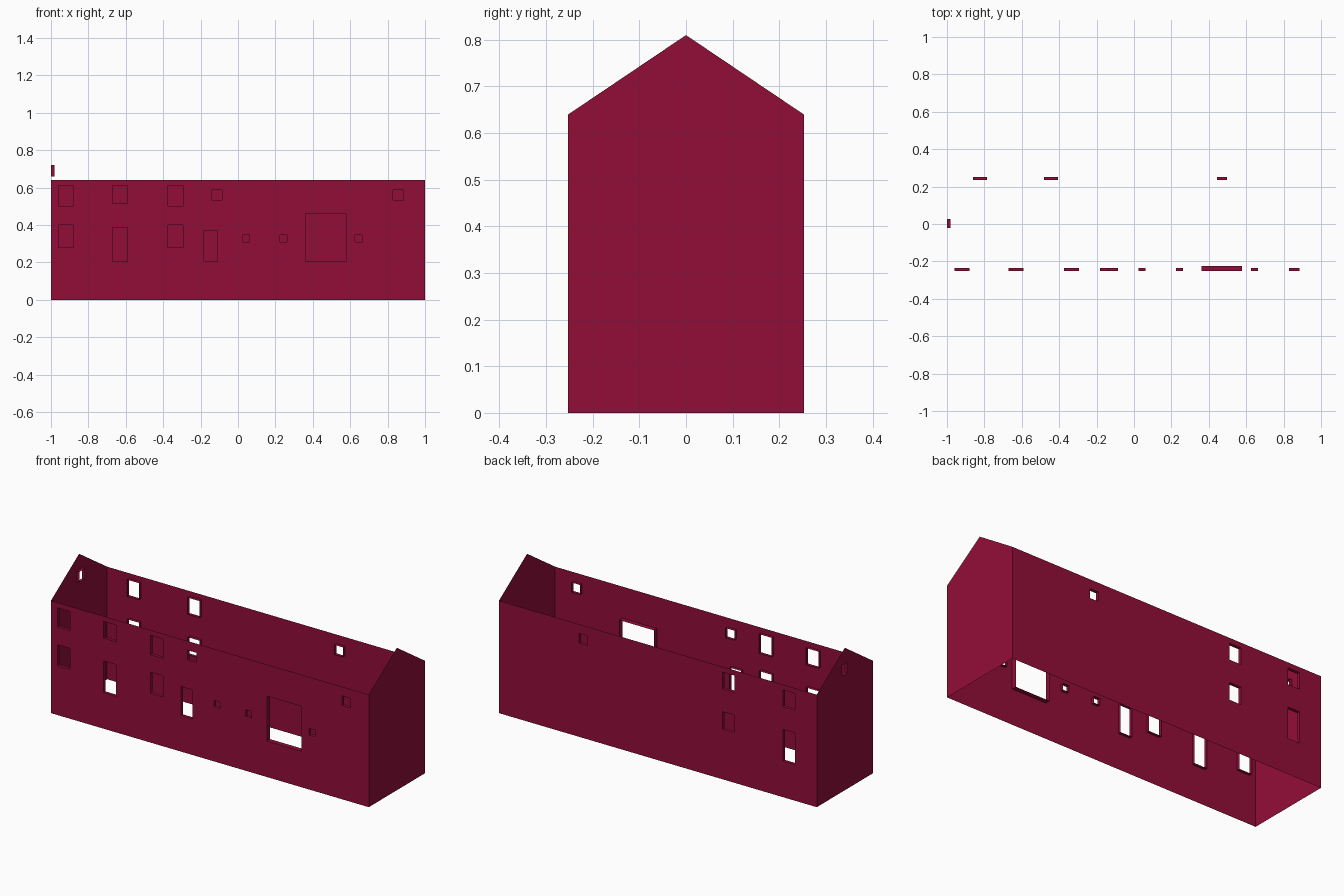
import bpy, bmesh
from mathutils import Vector

if "Cube" in bpy.data.objects:
    bpy.data.objects.remove(bpy.data.objects["Cube"])

HALF_L, HALF_W, EAVES, RIDGE = 1.0, 0.2525, 0.64, 0.81

red = bpy.data.materials.new("crimson_wall")
red.diffuse_color = (0.29, 0.004, 0.04, 1)
red.use_nodes = True
red.node_tree.nodes["Principled BSDF"].inputs["Base Color"].default_value = red.diffuse_color


def wall(name, outline, openings, place, outward):
    """Thin wall from a 2D outline; openings are (u0, u1, z0, z1, reveal depth)."""
    bm = bmesh.new()
    outward = Vector(outward)

    def loop(points):
        vs = [bm.verts.new(place(u, z)) for u, z in points]
        return [bm.edges.new((vs[i], vs[i - 1])) for i in range(len(vs))]

    edges = loop(outline)
    holes = []
    for u0, u1, z0, z1, depth in openings:
        holes.append((loop([(u0, z0), (u1, z0), (u1, z1), (u0, z1)]), depth))
        edges += holes[-1][0]
    bmesh.ops.triangle_fill(bm, edges=edges, use_beauty=True, normal=outward)
    bm.normal_update()
    for f in bm.faces:
        if f.normal.dot(outward) < 0:
            f.normal_flip()
    # reveals run inward from each opening
    for ring, depth in holes:
        new = bmesh.ops.extrude_edge_only(bm, edges=ring)["geom"]
        verts = [g for g in new if isinstance(g, bmesh.types.BMVert)]
        bmesh.ops.translate(bm, verts=verts, vec=-outward * depth)
        faces = [g for g in new if isinstance(g, bmesh.types.BMFace)]
        centre = sum((v.co for v in verts), Vector()) / len(verts)
        for f in faces:
            f.normal_update()
            if f.normal.dot(centre - f.calc_center_median()) < 0:
                f.normal_flip()
    mesh = bpy.data.meshes.new(name)
    bm.to_mesh(mesh)
    bm.free()
    mesh.materials.append(red)
    bpy.context.collection.objects.link(bpy.data.objects.new(name, mesh))


D = 0.018
long_side = [(-HALF_L, 0), (HALF_L, 0), (HALF_L, EAVES), (-HALF_L, EAVES)]
gable = [(-HALF_W, 0), (HALF_W, 0), (HALF_W, EAVES), (0, RIDGE), (-HALF_W, EAVES)]

# front wall: two window columns, door column, small lights and wide gate
front = []
for x in (-0.96, -0.375):
    front += [(x, x + 0.08, 0.50, 0.61, D), (x, x + 0.08, 0.28, 0.40, D)]
front += [(-0.67, -0.59, 0.515, 0.61, D), (-0.67, -0.59, 0.205, 0.385, D),
          (-0.183, -0.11, 0.205, 0.37, D), (0.36, 0.578, 0.205, 0.46, 0.028)]
front += [(x, x + 0.055, 0.533, 0.588, D) for x in (-0.14, 0.83)]
front += [(x, x + 0.037, 0.31, 0.347, D) for x in (0.025, 0.225, 0.625)]
wall("front_wall", long_side, front, lambda u, z: (u, -HALF_W, z), (0, -1, 0))

# back wall: three upper windows, one lower window, one door
back = [(-0.862, -0.787, 0.515, 0.61, D), (-0.862, -0.787, 0.205, 0.385, D),
        (-0.482, -0.407, 0.515, 0.61, D), (-0.482, -0.407, 0.285, 0.385, D),
        (0.443, 0.496, 0.533, 0.588, D)]
wall("back_wall", long_side, back, lambda u, z: (u, HALF_W, z), (0, 1, 0))

# gable ends, the left one with an attic light
wall("left_gable", gable, [(-0.021, 0.028, 0.66, 0.72, D)],
     lambda u, z: (-HALF_L, u, z), (-1, 0, 0))
wall("right_gable", gable, [], lambda u, z: (HALF_L, u, z), (1, 0, 0))
